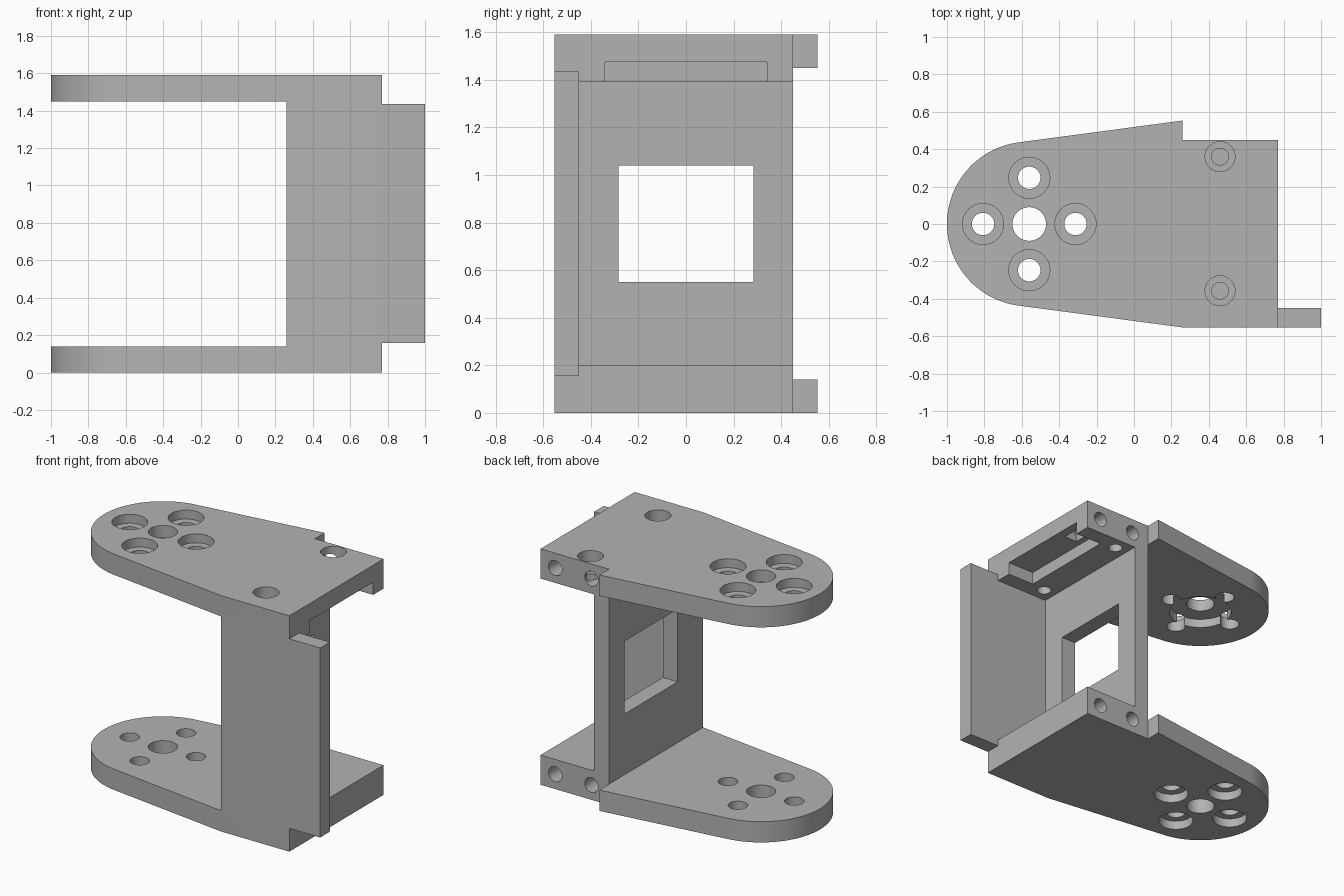
import bpy, bmesh, math
from mathutils import Matrix, Vector

cube = bpy.data.objects.get("Cube")
if cube:
    bpy.data.objects.remove(cube, do_unlink=True)

TOP = 1.59
HUB = Vector((-0.56, 0.0))
HUB_R = 0.44

grey = bpy.data.materials.new("plain_grey")
grey.use_nodes = True
colour = (0.45, 0.45, 0.45, 1)
grey.diffuse_color = colour
grey.node_tree.nodes["Principled BSDF"].inputs["Base Color"].default_value = colour


def make_object(name, bm):
    bmesh.ops.recalc_face_normals(bm, faces=bm.faces)
    mesh = bpy.data.meshes.new(name)
    bm.to_mesh(mesh)
    bm.free()
    mesh.materials.append(grey)
    obj = bpy.data.objects.new(name, mesh)
    bpy.context.collection.objects.link(obj)
    return obj


def prism(name, outline, z0, z1):
    bm = bmesh.new()
    face = bm.faces.new([bm.verts.new((x, y, z0)) for x, y in outline])
    side = bmesh.ops.extrude_face_region(bm, geom=[face])
    verts = [g for g in side["geom"] if isinstance(g, bmesh.types.BMVert)]
    bmesh.ops.translate(bm, verts=verts, vec=(0, 0, z1 - z0))
    return make_object(name, bm)


def cut(cutter):
    """Subtract a cutter from the body and throw the cutter away."""
    mod = body.modifiers.new("cut", 'BOOLEAN')
    mod.operation = 'DIFFERENCE'
    mod.solver = 'EXACT'
    mod.object = cutter
    bpy.context.view_layer.update()
    graph = bpy.context.evaluated_depsgraph_get()
    mesh = bpy.data.meshes.new_from_object(body.evaluated_get(graph))
    body.modifiers.clear()
    body.data = mesh
    bpy.data.objects.remove(cutter, do_unlink=True)


def cut_box(x0, x1, y0, y1, z0, z1):
    cut(prism("box_cutter", [(x0, y0), (x1, y0), (x1, y1), (x0, y1)], z0, z1))


def cut_hole(start, end, radius):
    start, end = Vector(start), Vector(end)
    axis = end - start
    bm = bmesh.new()
    turn = axis.to_track_quat('Z', 'Y').to_matrix().to_4x4()
    bmesh.ops.create_cone(bm, cap_ends=True, segments=40, radius1=radius,
                          radius2=radius, depth=axis.length,
                          matrix=Matrix.Translation((start + end) / 2) @ turn)
    cut(make_object("hole_cutter", bm))


# Plan outline: round nose, tapered sides, square rear and side tongue
corner = Vector((0.259, 0.553))
arm = corner - HUB
tangent = math.atan2(arm.y, arm.x) + math.acos(HUB_R / arm.length)
STEPS = 72
sweep = 2 * (math.pi - tangent)
outline = [(HUB.x + HUB_R * math.cos(tangent + sweep * i / STEPS),
            HUB.y + HUB_R * math.sin(tangent + sweep * i / STEPS))
           for i in range(STEPS + 1)]
outline += [(0.26, -0.553), (1.0, -0.553), (1.0, -0.45), (0.77, -0.45),
            (0.77, 0.45), (corner.x, 0.45), tuple(corner)]
body = prism("bracket_body", outline, 0, TOP)

# Open gap between the two arms, and rear bay behind the cross wall
cut_box(-2, 0.26, -2, 2, 0.14, 1.45)
cut_box(0.37, 2, -0.45, 2, 0.2, 1.39)

# Window in the cross wall
cut_box(0.2, 0.45, -0.283, 0.283, 0.55, 1.04)

# Shorten the tongue at both ends
cut_box(0.77, 2, -2, -0.44, 1.435, 2)
cut_box(0.77, 2, -2, -0.44, -1, 0.157)

# Pocket under the upper block
cut_box(0.57, 2, -0.34, 0.34, 1.3, 1.475)

# Hub holes in both arms, with counterbores on the outer faces
cut_hole((HUB.x, 0, -1), (HUB.x, 0, 2), 0.09)
for dx, dy in ((1, 0), (-1, 0), (0, 1), (0, -1)):
    x, y = HUB.x + 0.247 * dx, 0.247 * dy
    cut_hole((x, y, -1), (x, y, 2), 0.06)
    cut_hole((x, y, TOP - 0.06), (x, y, 2), 0.11)
    cut_hole((x, y, -1), (x, y, 0.06), 0.11)

# Round recess under the upper arm
cut_hole((HUB.x, 0, 1.3), (HUB.x, 0, 1.51), 0.2)

# Counterbored screw holes through the upper block
for y in (-0.357, 0.36):
    cut_hole((0.46, y, 1.3), (0.46, y, 2), 0.045)
    cut_hole((0.46, y, 1.45), (0.46, y, 2), 0.08)

# Blind holes in the rear faces of both blocks
for x in (0.39, 0.66):
    for z in (0.1, 1.49):
        cut_hole((x, 0.15, z), (x, 0.8, z), 0.05)

# Smooth curved faces, keep the edges sharp
bpy.ops.object.select_all(action='DESELECT')
body.select_set(True)
bpy.context.view_layer.objects.active = body
bpy.ops.object.shade_smooth_by_angle(angle=math.radians(30))
